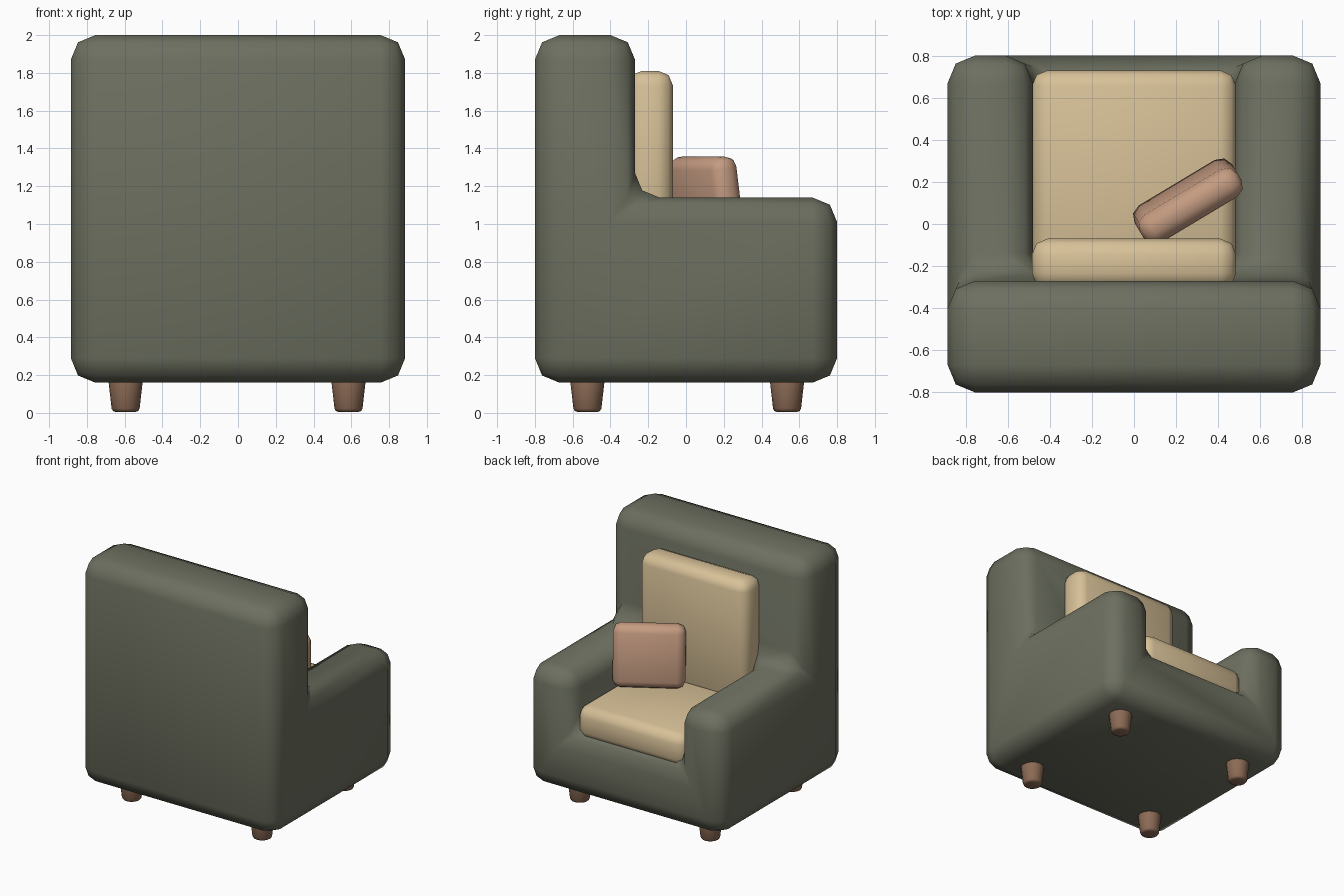
import bpy, bmesh, math
from mathutils import Vector

if "Cube" in bpy.data.objects:
    bpy.data.objects.remove(bpy.data.objects["Cube"])


def material(name, rgb):
    m = bpy.data.materials.new(name)
    m.diffuse_color = (*rgb, 1)
    m.use_nodes = True
    m.node_tree.nodes["Principled BSDF"].inputs["Base Color"].default_value = m.diffuse_color
    return m


GREEN = material("green_fabric", (0.15, 0.16, 0.115))
CREAM = material("cream_fabric", (0.68, 0.53, 0.31))
PINK = material("clay_fabric", (0.56, 0.33, 0.22))
WOOD = material("brown_wood", (0.26, 0.145, 0.09))


def finish(name, bm, mat, bevel, segments=2, angle=30):
    bmesh.ops.recalc_face_normals(bm, faces=bm.faces)
    me = bpy.data.meshes.new(name)
    bm.to_mesh(me)
    bm.free()
    me.materials.append(mat)
    for p in me.polygons:
        p.use_smooth = True
    ob = bpy.data.objects.new(name, me)
    bpy.context.collection.objects.link(ob)
    mod = ob.modifiers.new("round", 'BEVEL')
    mod.width, mod.segments = bevel, segments
    mod.limit_method, mod.angle_limit = 'ANGLE', math.radians(angle)
    return ob


def cushion(name, centre, size, mat, bevel, rot=(0, 0, 0)):
    bm = bmesh.new()
    bmesh.ops.create_cube(bm, size=1)
    bmesh.ops.scale(bm, vec=size, verts=bm.verts)
    ob = finish(name, bm, mat, bevel)
    ob.location, ob.rotation_euler = centre, rot
    return ob


# Upholstered frame: one skin round the filled cells of a 3 x 2 x 3 grid
cuts = ((-0.885, -0.48, 0.48, 0.885), (-0.8, -0.27, 0.8), (0.16, 0.66, 1.14, 2.0))


def filled(c):
    i, j, k = c
    if not (0 <= i < 3 and 0 <= j < 2 and 0 <= k < 3):
        return False
    return j == 0 or k == 0 or (k == 1 and i != 1)


bm = bmesh.new()
for cell in [(i, j, k) for i in range(3) for j in range(2) for k in range(3)]:
    if not filled(cell):
        continue
    for a in range(3):
        for side in (0, 1):
            n = list(cell)
            n[a] += 2 * side - 1
            if filled(n):
                continue
            quad = []
            for u, v in ((0, 0), (1, 0), (1, 1), (0, 1)):
                g = list(cell)
                g[a] += side
                g[(a + 1) % 3] += u
                g[(a + 2) % 3] += v
                quad.append(bm.verts.new([cuts[d][g[d]] for d in range(3)]))
            bm.faces.new(quad)
bmesh.ops.remove_doubles(bm, verts=bm.verts, dist=1e-4)
bmesh.ops.recalc_face_normals(bm, faces=bm.faces)
bmesh.ops.dissolve_limit(bm, angle_limit=0.02, verts=bm.verts, edges=bm.edges)
finish("armchair_frame", bm, GREEN, 0.13)

# Cushions and the loose pillow leaning on the back
cushion("seat_cushion", (0, 0.215, 0.735), (0.97, 1.03, 0.27), CREAM, 0.075)
cushion("back_cushion", (0, -0.19, 1.31), (0.97, 0.24, 1.0), CREAM, 0.075)
cushion("pillow", (0.256, 0.108, 1.11), (0.54, 0.155, 0.495), PINK, 0.06,
        (math.radians(8), 0, math.radians(31)))

# Tapered legs
for x, sx in ((-0.595, "left"), (0.585, "right")):
    for y, sy in ((-0.522, "front"), (0.535, "back")):
        bm = bmesh.new()
        bmesh.ops.create_cone(bm, cap_ends=True, segments=16,
                              radius1=0.072, radius2=0.095, depth=0.2)
        bmesh.ops.translate(bm, vec=Vector((x, y, 0.105)), verts=bm.verts)
        finish(f"{sy}_{sx}_leg", bm, WOOD, 0.018, angle=40)
